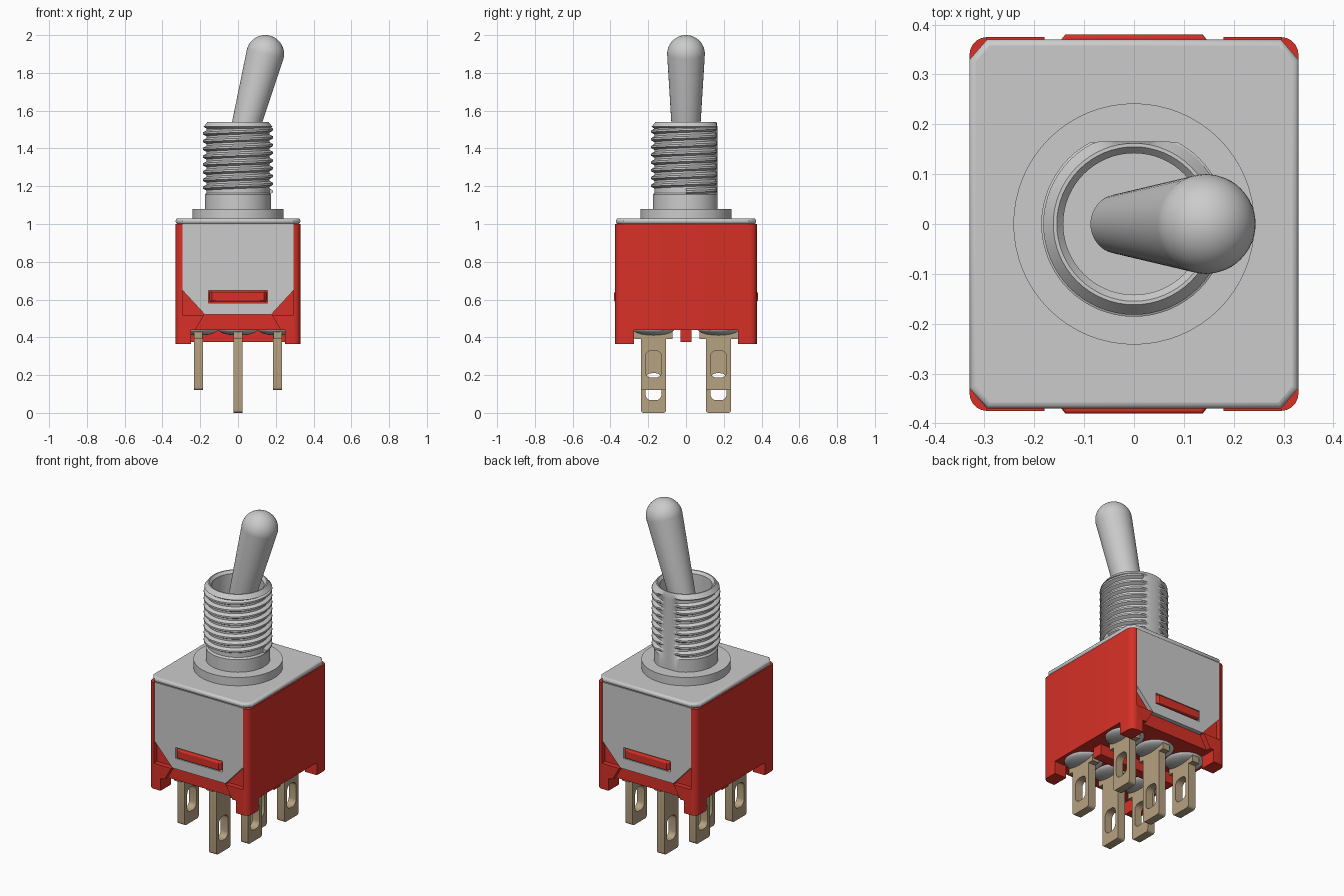
import bpy, bmesh
from math import sin, cos, pi, radians
from mathutils import Matrix, Vector

if "Cube" in bpy.data.objects:
    bpy.data.objects.remove(bpy.data.objects["Cube"])


def material(name, rgb):
    m = bpy.data.materials.new(name)
    m.diffuse_color = (*rgb, 1)
    m.use_nodes = True
    m.node_tree.nodes["Principled BSDF"].inputs["Base Color"].default_value = m.diffuse_color
    return m


RED = material("red_plastic", (0.68, 0.03, 0.02))
BRASS = material("brass", (0.47, 0.36, 0.22))


def finish(name, bm, mat=None, bevel=0):
    bmesh.ops.remove_doubles(bm, verts=bm.verts, dist=1e-5)
    bmesh.ops.recalc_face_normals(bm, faces=bm.faces)
    me = bpy.data.meshes.new(name)
    bm.to_mesh(me)
    bm.free()
    ob = bpy.data.objects.new(name, me)
    bpy.context.collection.objects.link(ob)
    if mat:
        me.materials.append(mat)
    if bevel:
        b = ob.modifiers.new("bevel", 'BEVEL')
        b.width, b.segments = bevel, 3
        b.limit_method, b.angle_limit = 'ANGLE', radians(60)
    return ob


def sheet(name, loops, plane, a, b, mat=None, bevel=0):
    """Extrude 2D outlines (later loops are holes) from a to b across a plane."""
    cu = bpy.data.curves.new(name, 'CURVE')
    cu.dimensions, cu.fill_mode, cu.extrude = '2D', 'BOTH', abs(b - a) / 2
    for loop in loops:
        sp = cu.splines.new('POLY')
        sp.points.add(len(loop) - 1)
        for p, (u, v) in zip(sp.points, loop):
            p.co = (u, v, 0, 1)
        sp.use_cyclic_u = True
    tmp = bpy.data.objects.new("tmp", cu)
    bpy.context.collection.objects.link(tmp)
    me = bpy.data.meshes.new_from_object(tmp.evaluated_get(bpy.context.evaluated_depsgraph_get()))
    bm = bmesh.new()
    bm.from_mesh(me)
    bpy.data.objects.remove(tmp)
    bpy.data.curves.remove(cu)
    bpy.data.meshes.remove(me)
    mid = (a + b) / 2
    for v in bm.verts:
        u, w, d = v.co.x, v.co.y, v.co.z + mid
        v.co = {'XY': (u, w, d), 'XZ': (u, d, w), 'YZ': (d, u, w)}[plane]
    return finish(name, bm, mat, bevel)


def rect(u0, u1, v0, v1):
    return [(u0, v0), (u1, v0), (u1, v1), (u0, v1)]


def rrect(u0, u1, v0, v1, r, n=5):
    pts = []
    for q, (u, v) in enumerate([(u1 - r, v1 - r), (u0 + r, v1 - r), (u0 + r, v0 + r), (u1 - r, v0 + r)]):
        pts += [(u + r * cos((q + i / n) * pi / 2), v + r * sin((q + i / n) * pi / 2)) for i in range(n + 1)]
    return pts


def lathe(name, profile, n=64, flat=None, matrix=None):
    bm = bmesh.new()
    rings = [[bm.verts.new((r * cos(2 * pi * i / n), r * sin(2 * pi * i / n), z)) for i in range(n)]
             for r, z in profile]
    for a, b in zip(rings, rings[1:]):
        for i in range(n):
            bm.faces.new((a[i], a[(i + 1) % n], b[(i + 1) % n], b[i]))
    if flat:
        for v in bm.verts:
            v.co.y = min(v.co.y, flat)
    if matrix:
        bm.transform(matrix)
    return finish(name, bm)


# Red housing: core, rounded side walls, lower corner blocks, feet, rib
sheet("housing_core", [rect(-0.3, 0.3, -0.345, 0.345)], 'XY', 0.44, 1.0, RED)
r = 0.035
arc = [(0.295 + r * sin(t * pi / 10), 0.34 + r * cos(t * pi / 10)) for t in range(6)]
for sx, side in ((-1, "left"), (1, "right")):
    wall = [(0.295, 0.375)] + arc[1:] + [(x, -y) for x, y in reversed(arc)]
    sheet(f"{side}_wall", [[(sx * x, y) for x, y in wall]], 'XY', 0.44, 1.0, RED)
    for sy, end in ((-1, "front"), (1, "back")):
        block = [(0.295, 0.44), (0.225, 0.44), (0.18, 0.518), (0.295, 0.518)]
        sheet(f"{end}_{side}_lower_block", [[(sx * x, z) for x, z in block]], 'XZ',
              sy * 0.34, sy * 0.375, RED)
        foot = arc + [(0.33, 0.275), (0.25, 0.275), (0.25, 0.375)]
        sheet(f"{end}_{side}_foot", [[(sx * x, sy * y) for x, y in foot]], 'XY', 0.365, 0.44, RED)
sheet("centre_rib", [rect(-0.26, 0.26, -0.03, 0.03)], 'XY', 0.375, 0.45, RED)

# Metal bracket: top plate and two slotted flaps with red latch tabs
plate = [(0.295, 0.37), (0.33, 0.33), (0.33, -0.33), (0.295, -0.37),
         (-0.295, -0.37), (-0.33, -0.33), (-0.33, 0.33), (-0.295, 0.37)]
sheet("bracket_top", [plate], 'XY', 1.0, 1.03, bevel=0.012)
flap = [(-0.295, 1.002), (-0.295, 0.65), (-0.175, 0.52), (0.175, 0.52), (0.295, 0.65), (0.295, 1.002)]
for sy, end in ((-1, "front"), (1, "back")):
    sheet(f"{end}_flap", [flap, rect(-0.155, 0.155, 0.583, 0.648)], 'XZ', sy * 0.343, sy * 0.37)
    tab = [(-0.15, 0.34), (-0.15, 0.365), (-0.138, 0.38), (0.138, 0.38), (0.15, 0.365), (0.15, 0.34)]
    sheet(f"{end}_latch_tab", [[(x, sy * y) for x, y in tab]], 'XY', 0.59, 0.641, RED, bevel=0.006)

# Six solder terminals with sealing domes
for col, x in (("left", -0.21), ("centre", 0), ("right", 0.21)):
    z0 = 0 if col == "centre" else 0.12
    for row, y in (("front", -0.172), ("back", 0.172)):
        sheet(f"{row}_{col}_terminal",
              [rrect(y - 0.067, y + 0.067, z0, 0.46, 0.015),
               rrect(y - 0.043, y + 0.043, z0 + 0.067, z0 + 0.21, 0.032)],
              'YZ', x - 0.024, x + 0.024, BRASS)
        sheet(f"{row}_{col}_shoulder", [rect(y - 0.1, y + 0.1, 0.392, 0.445)],
              'YZ', x - 0.023, x + 0.023, BRASS)
        bm = bmesh.new()
        bmesh.ops.create_uvsphere(bm, u_segments=32, v_segments=16, radius=1,
                                  matrix=Matrix.Translation((x, y, 0.442)) @ Matrix.Diagonal((0.104, 0.11, 0.032, 1)))
        finish(f"{row}_{col}_seal", bm)

# Flange and hollow bushing with a keyed flat at the back
lathe("flange", [(0, 1.02), (0.242, 1.02), (0.242, 1.08), (0, 1.08)])
FLAT = 0.166
lathe("bushing", [(0.175, 1.07), (0.175, 1.155), (0.167, 1.165), (0.167, 1.505), (0.182, 1.515),
                  (0.162, 1.54), (0.155, 1.54), (0.142, 1.525), (0.142, 1.25), (0, 1.25)], flat=FLAT)

# Helical thread ridge
bm = bmesh.new()
pitch, turns, n = 0.041, 8.2, 64
prev = None
for i in range(int(turns * n) + 1):
    a = 2 * pi * i / n
    zc = 1.172 + pitch * i / n
    ring = [bm.verts.new((rr * cos(a), min(rr * sin(a), FLAT - 0.002), zc + dz))
            for rr, dz in ((0.16, -0.019), (0.186, -0.005), (0.186, 0.005), (0.16, 0.019))]
    if prev:
        for k in range(4):
            bm.faces.new((prev[k], prev[(k + 1) % 4], ring[(k + 1) % 4], ring[k]))
    else:
        bm.faces.new(ring)
    prev = ring
bm.faces.new(prev)
finish("thread", bm)

# Tilted lever with a ball tip
lever = [(0, -0.67), (0.06, -0.67)] + [(0.1 * cos(t * pi / 24), 0.1 * sin(t * pi / 24)) for t in range(13)]
lathe("lever", lever, 48, matrix=Matrix.Translation((0.144, 0, 1.9)) @ Matrix.Rotation(radians(15), 4, 'Y'))

# Smooth the round parts, keep hard edges
for ob in bpy.context.collection.objects:
    ob.select_set(True)
    bpy.context.view_layer.objects.active = ob
bpy.ops.object.shade_smooth_by_angle(angle=radians(30))
